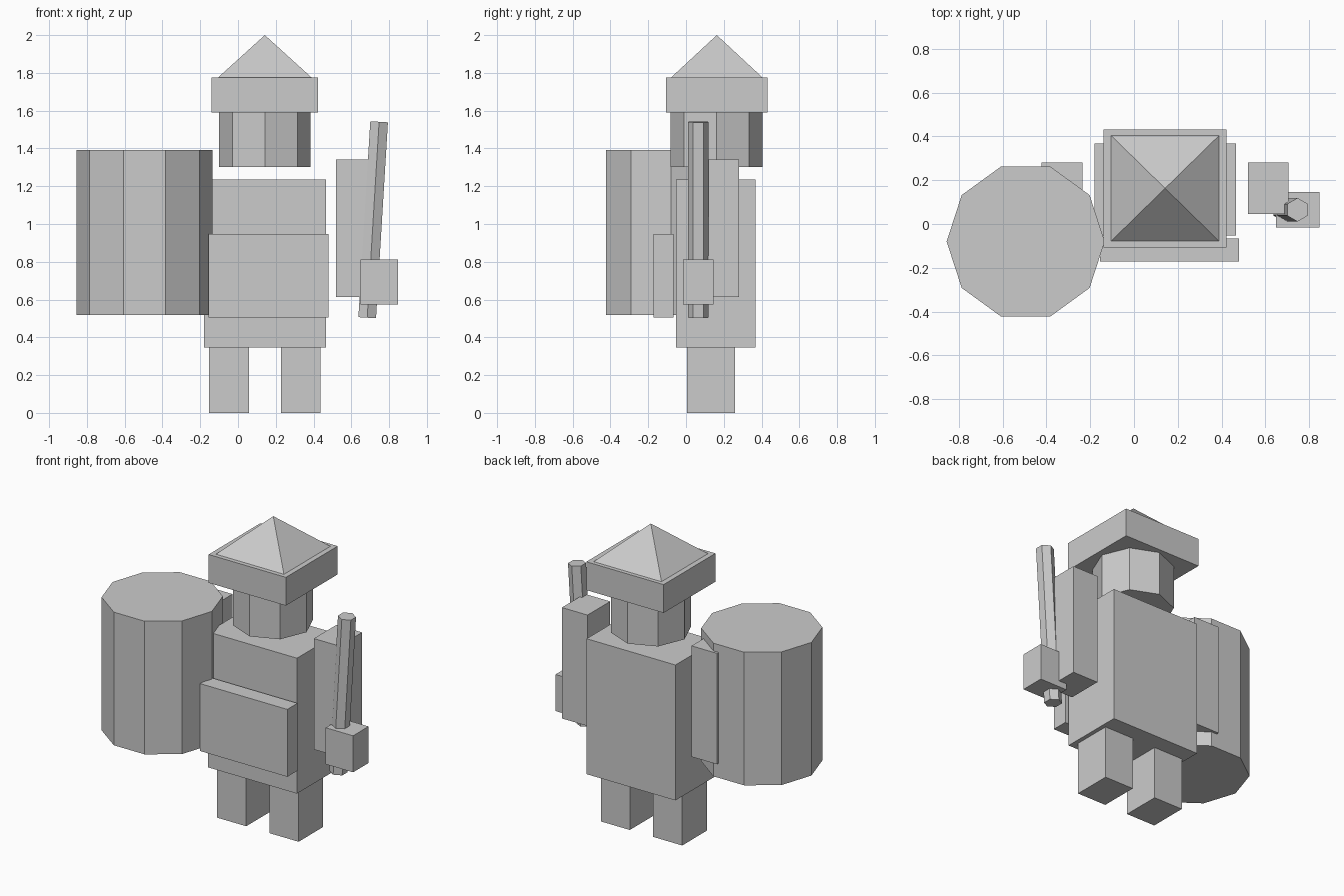
import bpy, bmesh, math
from mathutils import Matrix, Vector

if "Cube" in bpy.data.objects:
    bpy.data.objects.remove(bpy.data.objects["Cube"])

MID = 0.142  # the figure's own mirror line in x

grey = bpy.data.materials.new("plain grey")
grey.diffuse_color = (0.6, 0.6, 0.6, 1)
grey.use_nodes = True
grey.node_tree.nodes["Principled BSDF"].inputs["Base Color"].default_value = grey.diffuse_color


def finish(name, bm):
    bmesh.ops.recalc_face_normals(bm, faces=bm.faces)
    mesh = bpy.data.meshes.new(name)
    bm.to_mesh(mesh)
    bm.free()
    mesh.materials.append(grey)
    ob = bpy.data.objects.new(name, mesh)
    bpy.context.collection.objects.link(ob)
    return ob


def box(name, x0, x1, y0, y1, z0, z1):
    bm = bmesh.new()
    bmesh.ops.create_cube(bm, size=1)
    bmesh.ops.scale(bm, vec=(x1 - x0, y1 - y0, z1 - z0), verts=bm.verts)
    bmesh.ops.translate(bm, vec=((x0 + x1) / 2, (y0 + y1) / 2, (z0 + z1) / 2), verts=bm.verts)
    return finish(name, bm)


def mirrored_box(name, x0, x1, *rest):
    box(name + "_right", x0, x1, *rest)
    box(name + "_left", 2 * MID - x1, 2 * MID - x0, *rest)


def prism(name, sides, radius, start, end, first_angle=0):
    """Regular prism whose end caps are square to the line from start to end."""
    start, end = Vector(start), Vector(end)
    axis = end - start
    turn = Vector((0, 0, 1)).rotation_difference(axis).to_matrix()
    bm = bmesh.new()
    ring = []
    for i in range(sides):
        a = first_angle + 2 * math.pi * i / sides
        ring.append(bm.verts.new(start + turn @ Vector((radius * math.cos(a), radius * math.sin(a), 0))))
    cap = bm.faces.new(ring)
    top = bmesh.ops.extrude_face_region(bm, geom=[cap], use_keep_orig=True)["geom"]
    bmesh.ops.translate(bm, vec=axis, verts=[v for v in top if isinstance(v, bmesh.types.BMVert)])
    return finish(name, bm)


# Body and front plate
box("body", -0.181, 0.465, -0.052, 0.368, 0.345, 1.235)
box("front_plate", -0.155, 0.479, -0.172, -0.066, 0.505, 0.948)

# Limbs
mirrored_box("leg", 0.227, 0.438, 0.004, 0.259, 0.0, 0.345)
mirrored_box("arm", 0.52, 0.706, 0.045, 0.28, 0.613, 1.342)
mirrored_box("hand", 0.648, 0.847, -0.015, 0.146, 0.573, 0.813)

# Head and hat
prism("head", 8, 0.243, (MID, 0.161, 1.303), (MID, 0.161, 1.59))
box("hat_brim", -0.139, 0.423, -0.107, 0.431, 1.59, 1.776)
bm = bmesh.new()
bmesh.ops.create_cone(bm, cap_ends=True, segments=4, radius1=math.sqrt(0.5), radius2=0, depth=1,
                      matrix=Matrix.Translation((0, 0, 0.5)) @ Matrix.Rotation(math.pi / 4, 4, "Z"))
bmesh.ops.remove_doubles(bm, verts=bm.verts, dist=0.0001)
bmesh.ops.scale(bm, vec=(0.494, 0.483, 0.224), verts=bm.verts)
bmesh.ops.translate(bm, vec=(MID, 0.163, 1.776), verts=bm.verts)
finish("hat_peak", bm)

# Ten-sided barrel and the leaning six-sided stick
prism("barrel", 10, 0.361, (-0.495, -0.08, 0.518), (-0.495, -0.08, 1.393))
prism("stick", 6, 0.054, (0.684, 0.065, 0.504), (0.747, 0.065, 1.541), math.pi / 2)
